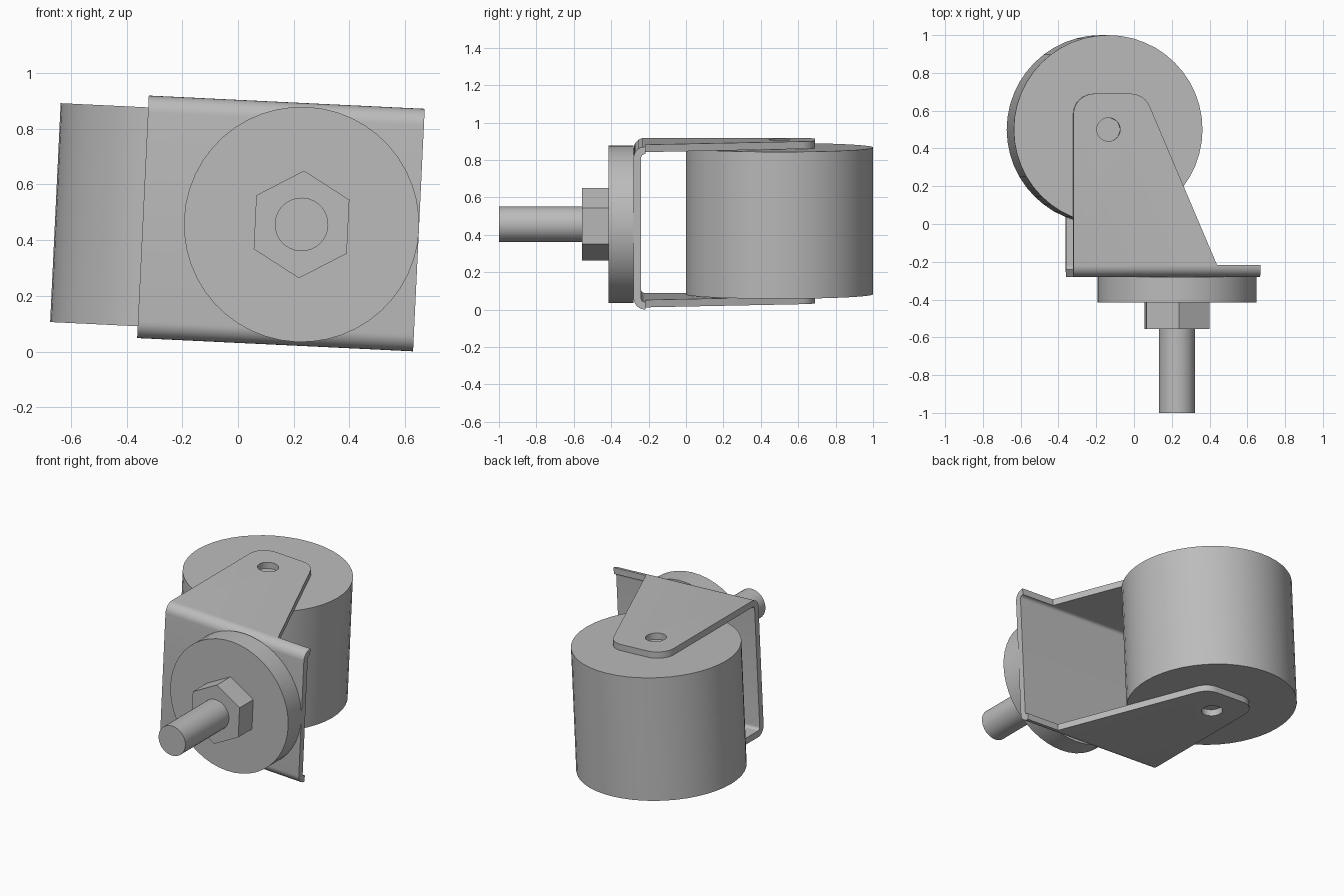
import bpy, bmesh
from math import radians, sin, cos, pi, tan
from mathutils import Matrix, Vector

cube = bpy.data.objects.get("Cube")
if cube:
    bpy.data.objects.remove(cube, do_unlink=True)

steel = bpy.data.materials.new("grey_steel")
steel.use_nodes = True
GREY = (0.5, 0.5, 0.5, 1)
steel.diffuse_color = GREY
steel.node_tree.nodes["Principled BSDF"].inputs["Base Color"].default_value = GREY

# The whole caster leans slightly about the stem direction
LEAN = Matrix.Translation((0.154, 0, 0.46)) @ Matrix.Rotation(radians(2.75), 4, 'Y')
HALF_W, HALF_H, SHEET = 0.4955, 0.4355, 0.04
PLATE_Y, BEND = -0.28, 0.06
AXLE = (-0.31, 0.5)
STEM_X = 0.074


def make(name, bm):
    bmesh.ops.recalc_face_normals(bm, faces=bm.faces)
    mesh = bpy.data.meshes.new(name)
    bm.to_mesh(mesh)
    bm.free()
    mesh.materials.append(steel)
    ob = bpy.data.objects.new(name, mesh)
    bpy.context.collection.objects.link(ob)
    return ob


def finish(ob):
    ob.data.transform(LEAN)
    bpy.ops.object.select_all(action='DESELECT')
    ob.select_set(True)
    bpy.context.view_layer.objects.active = ob
    bpy.ops.object.shade_smooth_by_angle(angle=radians(30))


def prism(name, points, offset):
    bm = bmesh.new()
    face = bm.faces.new([bm.verts.new(p) for p in points])
    new = bmesh.ops.extrude_face_region(bm, geom=[face])["geom"]
    bmesh.ops.translate(bm, vec=offset, verts=[v for v in new if isinstance(v, bmesh.types.BMVert)])
    return make(name, bm)


def cylinder(name, centre, radius, depth, axis, sides, spin=0):
    bm = bmesh.new()
    turn = Matrix.Rotation(radians(90), 4, 'X') if axis == 'Y' else Matrix()
    bmesh.ops.create_cone(bm, cap_ends=True, segments=sides, radius1=radius, radius2=radius, depth=depth,
                          matrix=Matrix.Translation(centre) @ turn @ Matrix.Rotation(spin, 4, 'Z'))
    return make(name, bm)


def along_y(name, radius, y0, y1, sides, spin=0):
    finish(cylinder(name, (STEM_X, (y0 + y1) / 2, 0), radius, abs(y1 - y0), 'Y', sides, spin))


def fillet(before, corner, after, radius, steps=8):
    """Points rounding a corner between two straight edges."""
    c = Vector(corner)
    a, b = (Vector(before) - c).normalized(), (Vector(after) - c).normalized()
    half = a.angle(b) / 2
    mid = c + (a + b).normalized() * radius / sin(half)
    start = c + a * radius / tan(half) - mid
    end = c + b * radius / tan(half) - mid
    sweep = start.angle(end)
    return [mid + (start * sin((1 - k / steps) * sweep) + end * sin(k / steps * sweep)) / sin(sweep)
            for k in range(steps + 1)]


# Bracket: bent sheet channel, trimmed to the tapered fork outline
def bend_arc(radius, sign):
    cy, cz = PLATE_Y + BEND, HALF_H - BEND
    return [(cy - radius * cos(k * pi / 16), sign * (cz + radius * sin(k * pi / 16))) for k in range(9)]


def u_line(radius, height):
    return [(0.75, -height)] + bend_arc(radius, -1)[::-1] + bend_arc(radius, 1) + [(0.75, height)]


profile = u_line(BEND, HALF_H) + u_line(BEND - SHEET, HALF_H - SHEET)[::-1]
bracket = prism("fork_bracket", [(-HALF_W, y, z) for y, z in profile], (2 * HALF_W, 0, 0))

left, right, top, foot = -HALF_W, -0.12, 0.69, (0.265, -0.217)
outline = [(left - 0.0005, -0.4), (HALF_W + 0.0005, -0.4), (HALF_W + 0.0005, foot[1]), foot]
outline += [tuple(p) for p in fillet(foot, (right, top), (left, top), 0.11)]
outline += [tuple(p) for p in fillet((right, top), (left - 0.0005, top), (left - 0.0005, 0), 0.11)]
trim = prism("trim_cutter", [(x, y, -0.6) for x, y in outline], (0, 0, 1.2))
drill = cylinder("axle_cutter", (*AXLE, 0), 0.062, 1.4, 'Z', 32)

bpy.context.view_layer.objects.active = bracket
for cutter, mode in ((trim, 'INTERSECT'), (drill, 'DIFFERENCE')):
    cutter.hide_render = True
    mod = bracket.modifiers.new(mode, 'BOOLEAN')
    mod.operation, mod.solver, mod.object = mode, 'EXACT', cutter
    bpy.ops.object.modifier_apply(modifier=mod.name)
    bpy.data.objects.remove(cutter, do_unlink=True)
finish(bracket)

# Wheel between the fork legs
finish(cylinder("wheel", (*AXLE, 0), 0.5, 0.786, 'Z', 48))

# Swivel disc, hex nut and threaded stem
along_y("swivel_disc", 0.422, PLATE_Y, -0.415, 48)
along_y("hex_nut", 0.193, -0.415, -0.555, 6)
along_y("stem", 0.096, -0.555, -1.0, 32)
